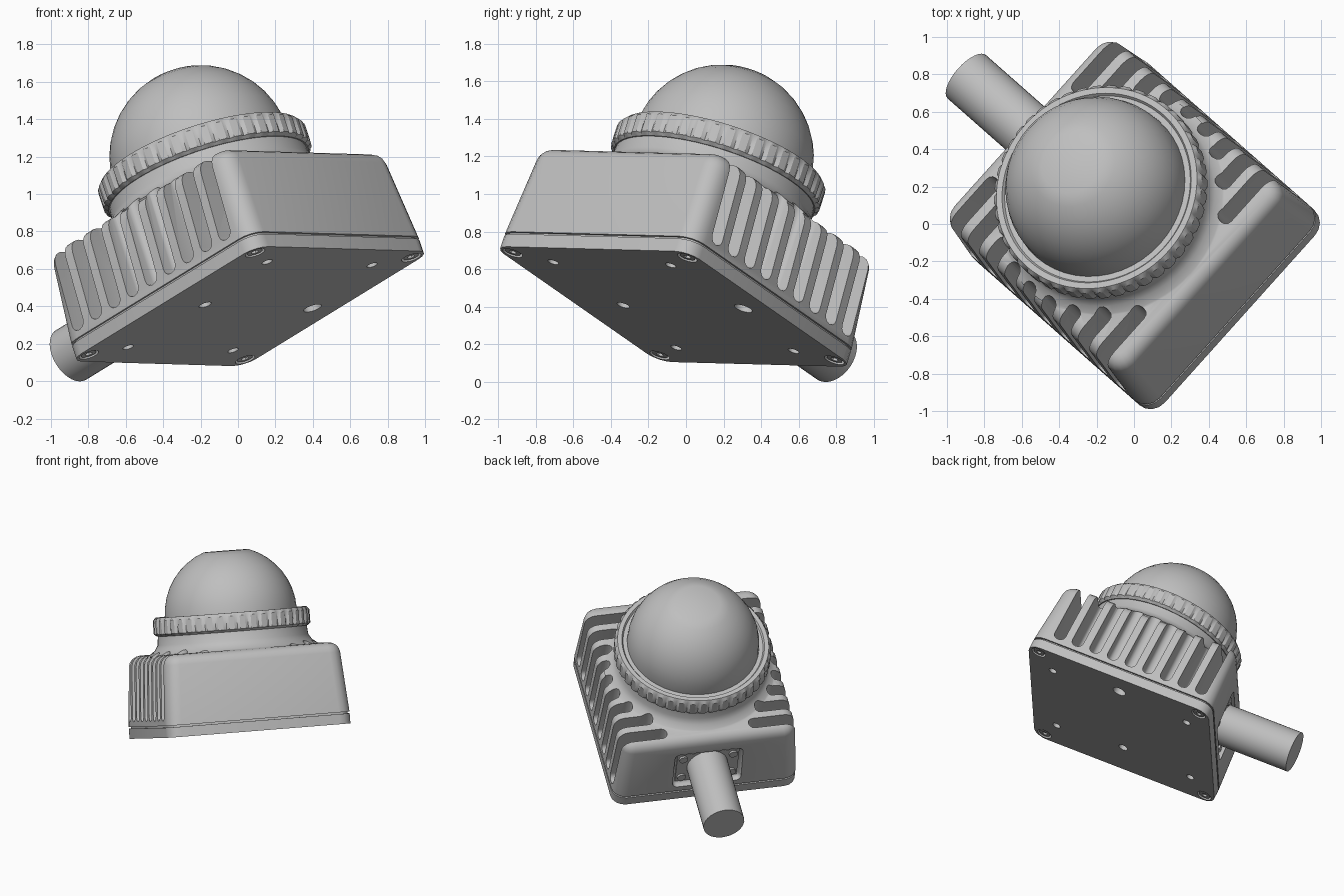
import bpy, bmesh, math
from mathutils import Matrix, Vector

cube = bpy.data.objects.get("Cube")
if cube:
    bpy.data.objects.remove(cube)

# Tilted frame of the whole lamp: x across, y towards the cable, z out of the dome
Z = Vector((-0.299, 0.293, 0.908)).normalized()
X = Vector((0.668, 0.744, -0.02))
X = (X - Z * X.dot(Z)).normalized()
Y = Z.cross(X)
FRAME = Matrix.Translation((0.065, -0.067, 0.40)) @ Matrix((X, Y, Z)).transposed().to_4x4()

grey = bpy.data.materials.new("light_grey")
grey.use_nodes = True
COLOUR = (0.52, 0.52, 0.52, 1)
grey.diffuse_color = COLOUR
grey.node_tree.nodes["Principled BSDF"].inputs["Base Color"].default_value = COLOUR


def make(name, bm):
    bmesh.ops.recalc_face_normals(bm, faces=bm.faces[:])
    me = bpy.data.meshes.new(name)
    bm.to_mesh(me)
    bm.free()
    ob = bpy.data.objects.new(name, me)
    bpy.context.collection.objects.link(ob)
    me.materials.append(grey)
    ob.matrix_world = FRAME
    return ob


def add_box(bm, lo, hi, taper=(1, 1), round_upright=0, round_all=0, round_top=0, seg=4):
    """Box between two corners, narrowed at the top, with rounded edges."""
    lo, hi = Vector(lo), Vector(hi)
    part = bmesh.new()
    bmesh.ops.create_cube(part, size=1)
    mid, size = (lo + hi) / 2, hi - lo
    for v in part.verts:
        t = taper if v.co.z > 0 else (1, 1)
        v.co = Vector((v.co.x * size.x * t[0], v.co.y * size.y * t[1], v.co.z * size.z)) + mid

    def bevel(test, width):
        if width:
            edges = [e for e in part.edges if test(e)]
            bmesh.ops.bevel(part, geom=edges, offset=width, segments=seg,
                            profile=0.5, affect='EDGES', clamp_overlap=True)
    bevel(lambda e: True, round_all)
    bevel(lambda e: abs(e.verts[0].co.z - e.verts[1].co.z) > size.z * 0.9, round_upright)
    bevel(lambda e: min(v.co.z for v in e.verts) > hi.z - 1e-4, round_top)
    me = bpy.data.meshes.new("part")
    part.to_mesh(me)
    part.free()
    bm.from_mesh(me)
    bpy.data.meshes.remove(me)


def add_rod(bm, at, radius, length, axis='Z', sides=24):
    m = Matrix.Translation(at)
    if axis == 'Y':
        m = m @ Matrix.Rotation(math.pi / 2, 4, 'X')
    bmesh.ops.create_cone(bm, cap_ends=True, segments=sides, radius1=radius,
                          radius2=radius, depth=length, matrix=m)


def lathe(name, profile, sides, notch=0):
    """Spin (radius, height) points; the notch sinks every fourth column of the widest rows."""
    bm = bmesh.new()
    widest = max(r for r, h in profile)
    rows = []
    for r, h in profile:
        row = []
        for i in range(sides):
            a = math.tau * i / sides
            rr = r - notch if (i % 4 == 0 and r > widest - 0.001) else r
            row.append(bm.verts.new((rr * math.cos(a), rr * math.sin(a), h)))
        rows.append(row)
    for p, q in zip(rows, rows[1:]):
        for i in range(sides):
            j = (i + 1) % sides
            bm.faces.new((p[i], p[j], q[j], q[i]))
    bm.faces.new(rows[0])
    bm.faces.new(rows[-1])
    return make(name, bm)


def combine(ob, tool, operation='DIFFERENCE'):
    mod = ob.modifiers.new("cut", 'BOOLEAN')
    mod.operation, mod.solver, mod.object = operation, 'EXACT', tool
    dg = bpy.context.evaluated_depsgraph_get()
    dg.update()
    me = bpy.data.meshes.new_from_object(ob.evaluated_get(dg))
    ob.modifiers.clear()
    ob.data = me
    bpy.data.objects.remove(tool)


# Base plate with screw pockets and mounting holes
bm = bmesh.new()
add_box(bm, (-0.70, -0.735, 0), (0.70, 0.735, 0.075), round_upright=0.1)
plate = make("base_plate", bm)
corners = [(sx * 0.625, sy * 0.652) for sx in (-1, 1) for sy in (-1, 1)]
bm = bmesh.new()
for x, y in corners:
    add_rod(bm, (x, y, 0), 0.055, 0.05)
for sx in (-1, 1):
    for sy in (-1, 1):
        add_rod(bm, (sx * 0.42, sy * 0.545, 0), 0.03, 0.1)
add_rod(bm, (-0.36, 0, 0), 0.035, 0.1)
add_rod(bm, (0.5, 0, 0), 0.05, 0.1)
combine(plate, make("plate_cutter", bm))

# Plate screws with hex sockets
bm, sockets = bmesh.new(), bmesh.new()
for x, y in corners:
    add_rod(bm, (x, y, 0.02), 0.043, 0.03)
    add_rod(sockets, (x, y, 0), 0.022, 0.04, sides=6)
screws = make("plate_screws", bm)
combine(screws, make("socket_cutter", sockets))

# Gasket in the seam
bm = bmesh.new()
add_box(bm, (-0.685, -0.72, 0.07), (0.685, 0.72, 0.1), round_upright=0.09)
gasket = make("gasket", bm)

# Housing with a flared neck
bm = bmesh.new()
add_box(bm, (-0.70, -0.735, 0.088), (0.70, 0.735, 0.61), taper=(0.95, 0.955),
        round_upright=0.1, round_top=0.075)
housing = make("housing", bm)
neck = lathe("neck", [(0.55, 0.4), (0.645, 0.6), (0.62, 0.615), (0.585, 0.64),
                      (0.56, 0.68), (0.55, 0.78)], 64)
combine(housing, neck, 'UNION')

# Cooling slots along both sides, stopping at the neck
bm = bmesh.new()
for i in range(9):
    y = -0.55 + 0.144 * i
    inner = max(0.31, math.sqrt(max(0, 0.6 ** 2 - y * y)))
    for s in (-1, 1):
        xs = sorted((s * inner, s * 0.95))
        add_box(bm, (xs[0], y - 0.044, 0.125), (xs[1], y + 0.044, 0.95), round_all=0.04, seg=3)
combine(housing, make("slot_cutter", bm))

# Recess for the cable flange
bm = bmesh.new()
add_box(bm, (-0.26, 0.68, 0.13), (0.26, 0.9, 0.47), round_all=0.04)
combine(housing, make("recess_cutter", bm))

# Cable flange, its screws and the cable
bm = bmesh.new()
add_box(bm, (-0.235, 0.66, 0.155), (0.235, 0.695, 0.445))
flange = make("cable_flange", bm)
bm = bmesh.new()
for x in (-0.19, 0.19):
    for z in (0.2, 0.4):
        add_rod(bm, (x, 0.69, z), 0.032, 0.04, 'Y', 16)
flange_screws = make("flange_screws", bm)
bm = bmesh.new()
add_rod(bm, (0, 0.965, 0.30), 0.155, 0.62, 'Y', 32)
cable = make("cable", bm)

# Notched clamp ring
ring = lathe("clamp_ring", [(0.5, 0.745), (0.56, 0.745), (0.582, 0.762), (0.582, 0.862),
                            (0.562, 0.885), (0.53, 0.885), (0.52, 0.87), (0.45, 0.87)],
             176, notch=0.014)

# Dome with a flat cap
R, H = 0.49, 0.88
arc = [math.radians(90 - 70 * i / 8) for i in range(9)]
dome = lathe("dome", [(R, 0.8)] + [(R * math.sin(a), H + R * math.cos(a)) for a in arc], 48)

# Smooth shading with sharp creases
bpy.ops.object.select_all(action='DESELECT')
for ob in (plate, screws, gasket, housing, flange, flange_screws, cable, ring, dome):
    ob.select_set(True)
    bpy.context.view_layer.objects.active = ob
bpy.ops.object.shade_smooth_by_angle(angle=math.radians(32))
